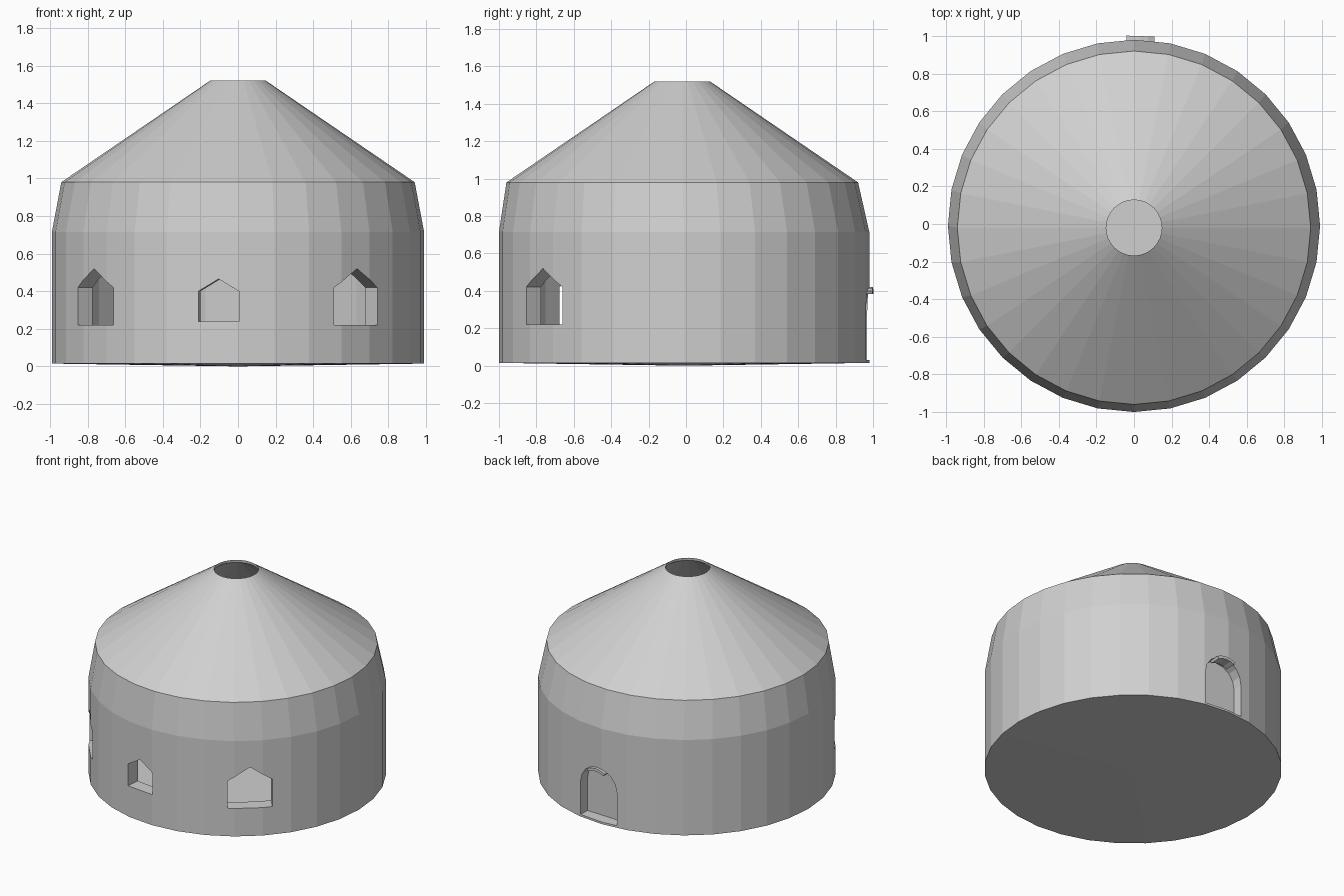
import bpy, bmesh
from math import sin, cos, pi, radians
from mathutils import Vector

cube = bpy.data.objects.get("Cube")
if cube:
    bpy.data.objects.remove(cube, do_unlink=True)

plaster = bpy.data.materials.new("pale_grey_plaster")
plaster.use_nodes = True
GREY = (0.63, 0.63, 0.63, 1)
plaster.diffuse_color = GREY
plaster.node_tree.nodes["Principled BSDF"].inputs["Base Color"].default_value = GREY

SEGMENTS = 32
CENTRE_Y = -0.01


def finish(name, bm):
    bmesh.ops.recalc_face_normals(bm, faces=bm.faces)
    mesh = bpy.data.meshes.new(name)
    bm.to_mesh(mesh)
    bm.free()
    mesh.materials.append(plaster)
    obj = bpy.data.objects.new(name, mesh)
    bpy.context.collection.objects.link(obj)
    return obj


def lathe(name, profile):
    bm = bmesh.new()
    verts = [bm.verts.new((r, 0, z)) for r, z in profile]
    edges = [bm.edges.new(pair) for pair in zip(verts, verts[1:])]
    bmesh.ops.spin(bm, geom=verts + edges, cent=(0, 0, 0), axis=(0, 0, 1),
                   angle=2 * pi, steps=SEGMENTS)
    bmesh.ops.remove_doubles(bm, verts=bm.verts, dist=0.0005)
    # The roof sits slightly towards the front
    for v in bm.verts:
        v.co.y += CENTRE_Y - (0.01 if v.co.z > 0.9 else 0)
    return finish(name, bm)


def radial_prism(name, outline, degrees, near, far):
    """Extrude an upright outline along a radius of the hut."""
    a = radians(degrees)
    out, side = Vector((cos(a), sin(a), 0)), Vector((-sin(a), cos(a), 0))
    bm = bmesh.new()
    rings = [[bm.verts.new(out * r + side * u + Vector((0, CENTRE_Y, z)))
              for u, z in outline] for r in (near, far)]
    bm.faces.new(rings[0])
    bm.faces.new(rings[1])
    n = len(outline)
    for i in range(n):
        j = (i + 1) % n
        bm.faces.new((rings[0][i], rings[0][j], rings[1][j], rings[1][i]))
    return finish(name, bm)


def arc(radius, height, start, end, steps):
    angles = [radians(start + (end - start) * i / steps) for i in range(steps + 1)]
    return [(radius * cos(t), height + radius * sin(t)) for t in angles]


def gabled(width, bottom, shoulder, apex):
    w = width / 2
    return [(-w, bottom), (w, bottom), (w, shoulder), (0, apex), (-w, shoulder)]


# Hollow hut: shallow base, wall, leaning upper wall, roof with smoke hole, floor
hut = lathe("hut_shell", [
    (0, 0), (0.99, 0.015), (0.99, 0.715), (0.94, 0.98), (0.148, 1.52),
    (0.15, 1.50), (0.85, 0.96), (0.89, 0.70), (0.89, 0.03), (0, 0.03)])

# Three gabled windows and an arched doorway
large = gabled(0.30, 0.22, 0.42, 0.52)
doorway = [(-0.15, 0.03), (0.15, 0.03)] + arc(0.15, 0.27, 0, 180, 8)
openings = [
    ("front_window", gabled(0.215, 0.24, 0.40, 0.465), -96, 0.7),
    ("left_window", large, -50, 0.7),
    ("right_window", large, -141, 0.7),
    ("doorway", doorway, 88, 0.90),
]
for name, outline, degrees, depth in openings:
    cutter = radial_prism(name + "_cutter", outline, degrees, depth, 1.2)
    cutter.hide_render = True
    cut = hut.modifiers.new(name, "BOOLEAN")
    cut.operation = "DIFFERENCE"
    cut.solver = "EXACT"
    cut.object = cutter
    bpy.context.view_layer.objects.active = hut
    bpy.ops.object.modifier_apply(modifier=cut.name)
    bpy.data.objects.remove(cutter, do_unlink=True)

# Small projecting crown over the doorway
crown = arc(0.15, 0.27, 60, 120, 4) + arc(0.13, 0.27, 120, 60, 4)
radial_prism("door_crown", crown, 88, 0.93, 1.01)
